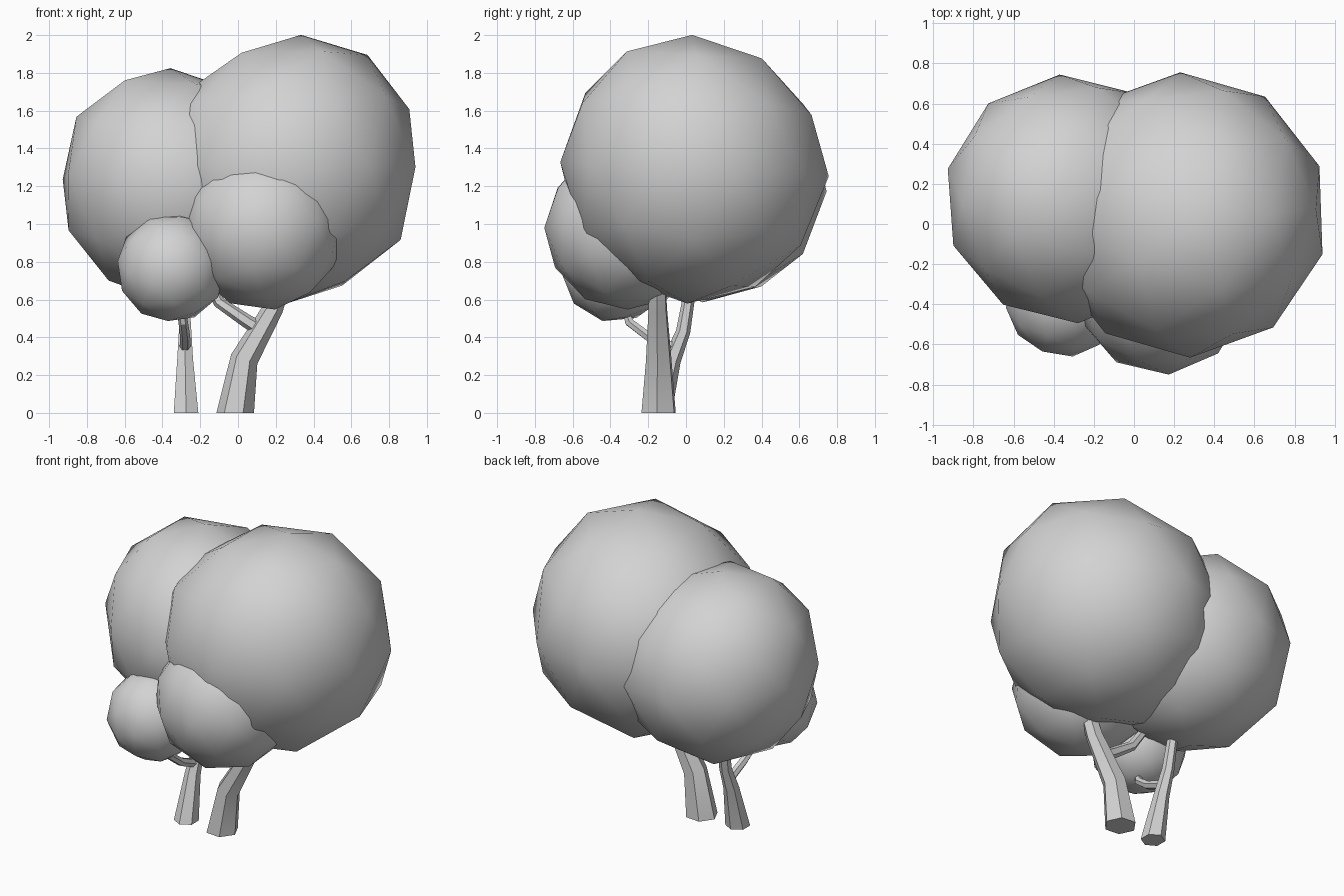
import bpy, bmesh, math
from mathutils import Vector, Euler

cube = bpy.data.objects.get("Cube")
if cube:
    bpy.data.objects.remove(cube, do_unlink=True)

# One plain grey for the whole tree
grey = bpy.data.materials.new("light_grey")
grey.use_nodes = True
GREY = (0.65, 0.65, 0.65, 1)
grey.diffuse_color = GREY
grey.node_tree.nodes["Principled BSDF"].inputs["Base Color"].default_value = GREY


def finish(name, bm, angle):
    mesh = bpy.data.meshes.new(name)
    bmesh.ops.recalc_face_normals(bm, faces=bm.faces)
    bm.to_mesh(mesh)
    bm.free()
    mesh.materials.append(grey)
    obj = bpy.data.objects.new(name, mesh)
    bpy.context.collection.objects.link(obj)
    bpy.ops.object.select_all(action="DESELECT")
    obj.select_set(True)
    bpy.context.view_layer.objects.active = obj
    bpy.ops.object.shade_smooth_by_angle(angle=math.radians(angle))
    return obj


def foliage(name, centre, radius, tilt, lean=(0, 0)):
    """Low-poly ball with smooth shading, its crown leaning sideways."""
    bm = bmesh.new()
    bmesh.ops.create_icosphere(bm, subdivisions=2, radius=radius)
    rotation = Euler([math.radians(a) for a in tilt]).to_matrix()
    bmesh.ops.rotate(bm, verts=bm.verts, matrix=rotation)
    for v in bm.verts:
        height = max(0, v.co.z / radius) ** 2
        v.co += Vector((*lean, 0)) * height
    bmesh.ops.translate(bm, verts=bm.verts, vec=centre)
    return finish(name, bm, 80)


def limb(name, path, radii, grounded=False, sides=6, turn=0.0):
    """Tapered six-sided tube through the path points."""
    bm = bmesh.new()
    points = [Vector(p) for p in path]
    rings = []
    for i, (point, radius) in enumerate(zip(points, radii)):
        along = points[min(i + 1, len(points) - 1)] - points[max(i - 1, 0)]
        if grounded and i == 0:
            along = Vector((0, 0, 1))
        frame = Vector((0, 0, 1)).rotation_difference(along.normalized())
        ring = []
        for k in range(sides):
            a = turn + math.tau * k / sides
            offset = Vector((math.cos(a), math.sin(a), 0)) * radius
            ring.append(bm.verts.new(point + frame @ offset))
        rings.append(ring)
    for low, high in zip(rings, rings[1:]):
        for k in range(sides):
            n = (k + 1) % sides
            bm.faces.new((low[k], low[n], high[n], high[k]))
    bm.faces.new(rings[0][::-1])
    bm.faces.new(rings[-1])
    return finish(name, bm, 30)


# Foliage balls
foliage("large_foliage", (0.255, 0.045, 1.29), 0.712, (-3, 0, 2), lean=(0.08, -0.05))
foliage("back_foliage", (-0.325, 0.125, 1.205), 0.622, (-3, 4, 4), lean=(-0.075, 0))
foliage("front_foliage", (0.135, -0.315, 0.98), 0.437, (0, -8, 5))
foliage("small_foliage", (-0.35, -0.372, 0.77), 0.293, (6, 33, 12))

# Thick trunk and slim trunk
limb("main_trunk",
     [(-0.015, -0.145, 0), (0.033, -0.145, 0.285), (0.185, -0.15, 0.55), (0.24, -0.15, 0.7)],
     [0.1, 0.074, 0.054, 0.047], grounded=True, turn=-0.09)
limb("slim_trunk",
     [(-0.275, -0.15, 0), (-0.28, -0.075, 0.28), (-0.28, -0.015, 0.43), (-0.29, 0.03, 0.7)],
     [0.075, 0.048, 0.038, 0.03], grounded=True, turn=math.pi / 6)

# Side branches
limb("main_branch",
     [(0.12, -0.15, 0.44), (0.04, -0.15, 0.49), (-0.1, -0.14, 0.585), (-0.18, -0.1, 0.72)],
     [0.04, 0.036, 0.031, 0.026])
limb("slim_branch",
     [(-0.28, -0.05, 0.34), (-0.28, -0.2, 0.405), (-0.29, -0.3, 0.48), (-0.31, -0.34, 0.6)],
     [0.029, 0.027, 0.025, 0.022])
